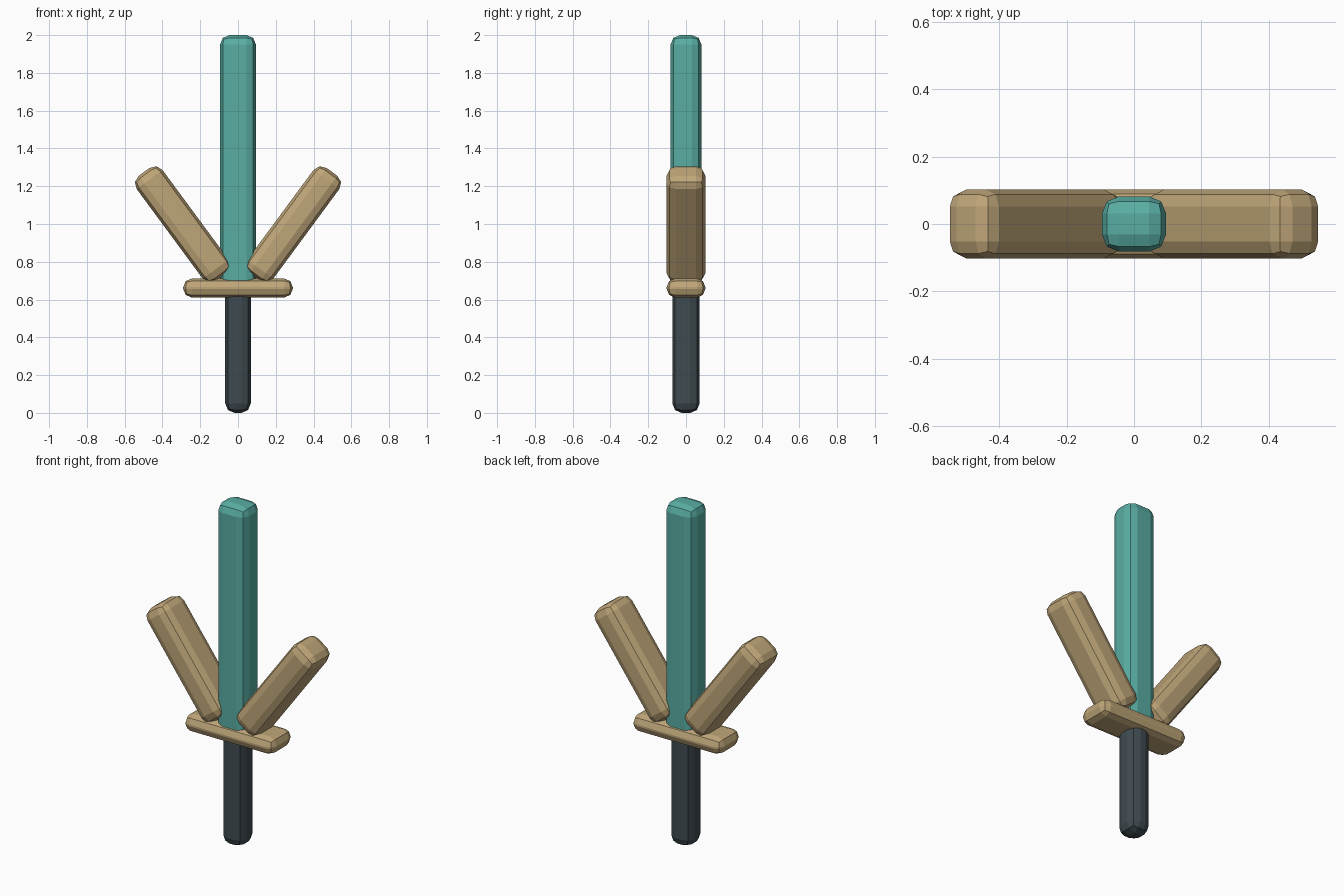
import bpy
from math import radians

if "Cube" in bpy.data.objects:
    bpy.data.objects.remove(bpy.data.objects["Cube"])


def material(name, rgb):
    mat = bpy.data.materials.new(name)
    mat.diffuse_color = (*rgb, 1)
    mat.use_nodes = True
    mat.node_tree.nodes["Principled BSDF"].inputs["Base Color"].default_value = mat.diffuse_color
    return mat


TEAL = material("teal", (0.10, 0.42, 0.37))
TAN = material("tan", (0.52, 0.38, 0.19))
DARK = material("dark", (0.05, 0.07, 0.08))


def block(name, size, centre, mat, tilt=0, bevel=0.05):
    """Box with chunky two-step rounded edges, tilted about the y axis."""
    bpy.ops.mesh.primitive_cube_add(size=1)
    ob = bpy.context.object
    ob.name = name
    ob.scale = size
    bpy.ops.object.transform_apply(location=False, rotation=False, scale=True)
    ob.location = centre
    ob.rotation_euler.y = radians(tilt)
    mod = ob.modifiers.new("rounded_edges", 'BEVEL')
    mod.width = bevel
    mod.segments = 2
    mod.limit_method = 'NONE'
    ob.data.materials.append(mat)
    return ob


# Grip, from the floor up into the guard
block("grip", (0.135, 0.145, 0.67), (0, 0, 0.335), DARK)

# Crossguard
block("guard", (0.58, 0.205, 0.10), (0, 0, 0.661), TAN, bevel=0.045)

# Blade, rising out of the guard
block("blade", (0.19, 0.163, 1.35), (0, 0, 1.325), TEAL)

# Slanted side prongs
for side, label in ((-1, "left"), (1, "right")):
    block(label + "_prong", (0.17, 0.205, 0.69), (side * 0.293, 0, 0.998),
          TAN, tilt=side * 36.4)
